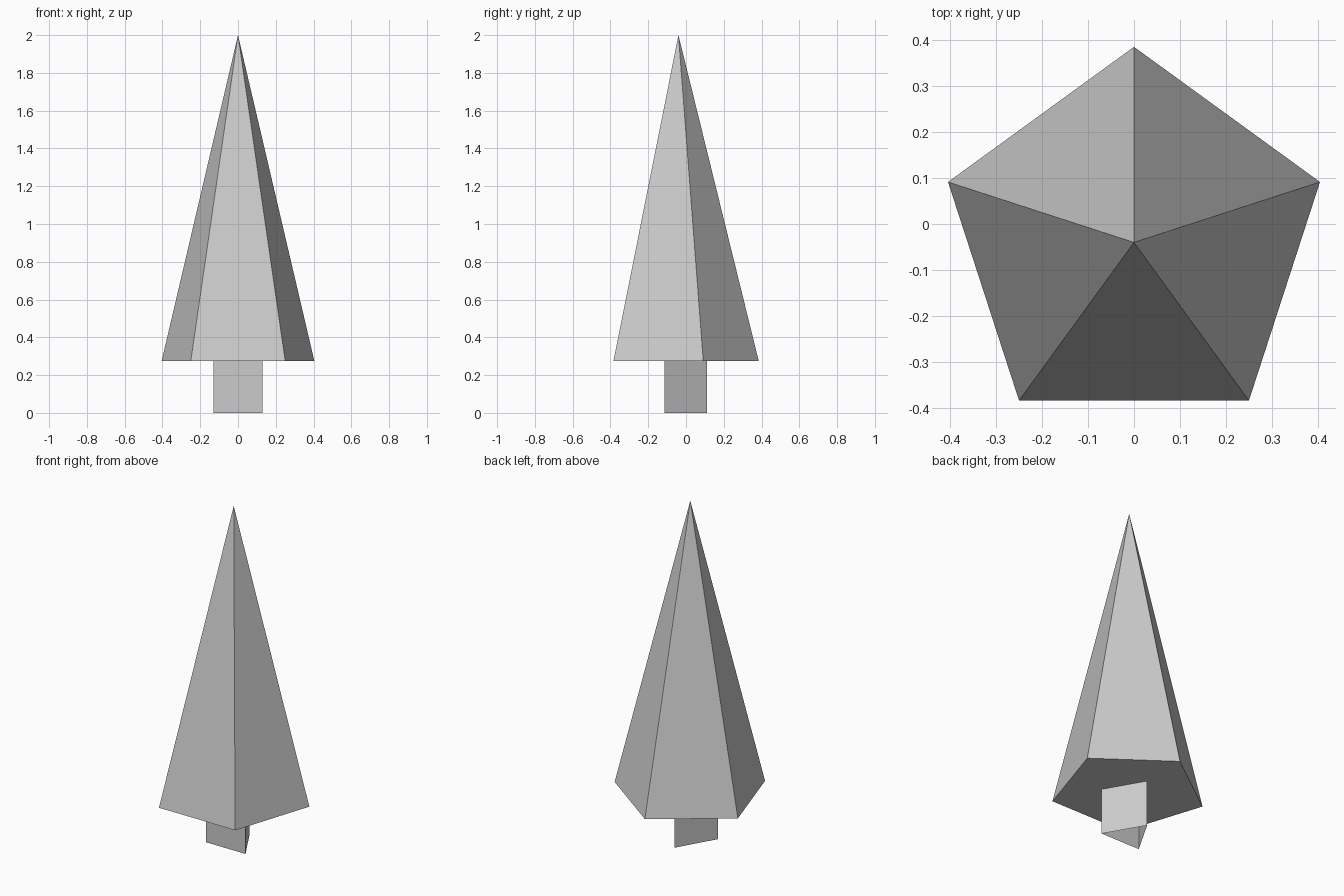
import bpy
import bmesh
from math import radians
from mathutils import Matrix

if "Cube" in bpy.data.objects:
    bpy.data.objects.remove(bpy.data.objects["Cube"])

CENTRE_Y = -0.04


def add_cone(name, sides, r_bottom, r_top, z0, z1, capped):
    """Upright low-poly cone or prism with one corner pointing to +y."""
    bm = bmesh.new()
    bmesh.ops.create_cone(bm, cap_ends=capped, segments=sides,
                          radius1=r_bottom, radius2=r_top, depth=z1 - z0)
    bmesh.ops.remove_doubles(bm, verts=bm.verts, dist=1e-5)
    # Turn the corner closest to any reference direction onto +y
    v = min(bm.verts, key=lambda p: p.co.z).co
    turn = v.xy.angle_signed((0, 1))
    bm.transform(Matrix.Translation((0, CENTRE_Y, (z0 + z1) / 2))
                 @ Matrix.Rotation(-turn, 4, 'Z'))
    bmesh.ops.recalc_face_normals(bm, faces=bm.faces)
    mesh = bpy.data.meshes.new(name)
    bm.to_mesh(mesh)
    bm.free()
    obj = bpy.data.objects.new(name, mesh)
    bpy.context.collection.objects.link(obj)
    return obj


# Five-sided foliage with a closed underside
add_cone("foliage", 5, 0.425, 0.0, 0.275, 2.0, True)

# Three-sided trunk, open at the bottom
add_cone("trunk", 3, 0.15, 0.15, 0.0, 0.275, False)
